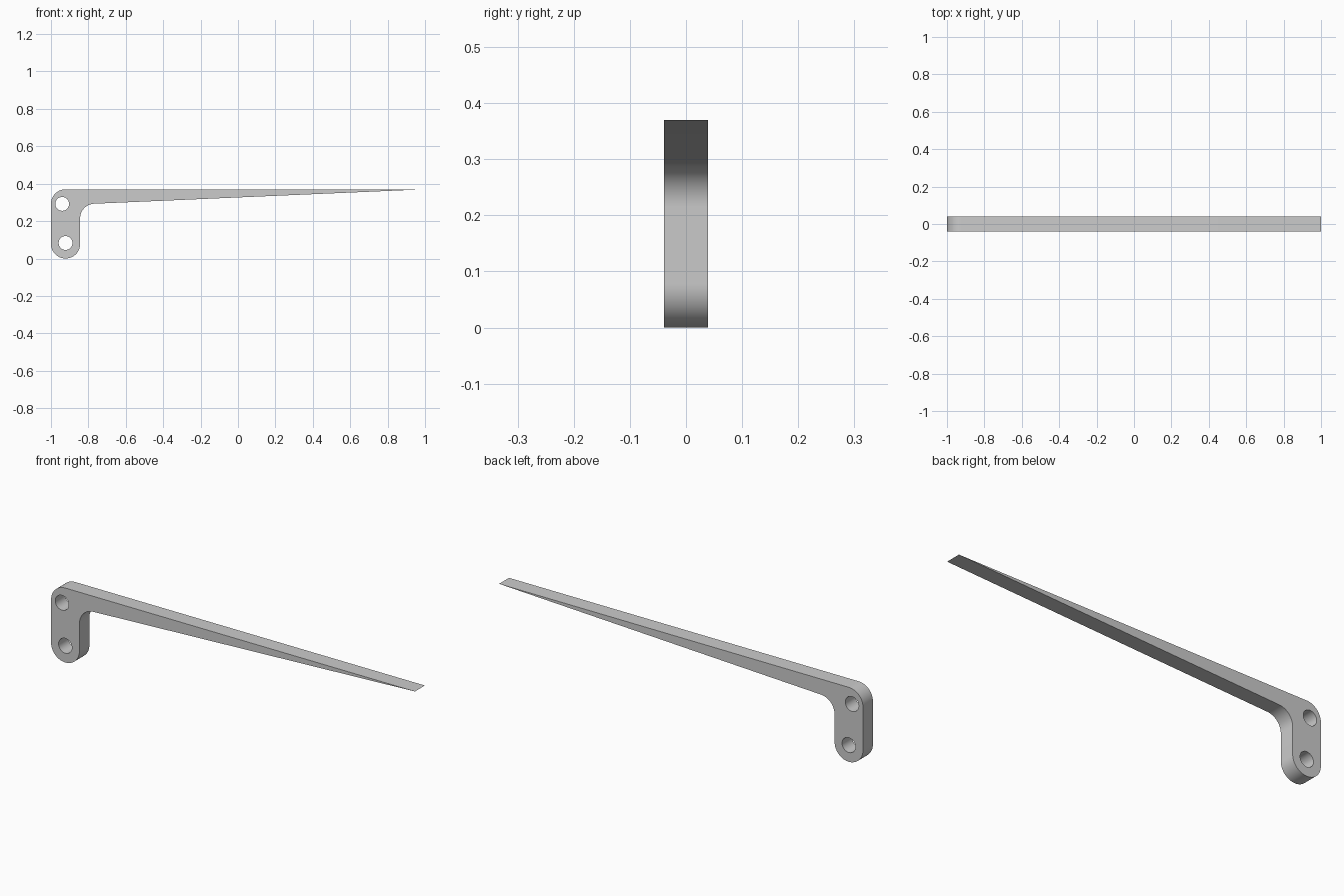
import bpy
import bmesh
from math import cos, sin, radians
from mathutils import Vector

cube = bpy.data.objects.get("Cube")
if cube:
    bpy.data.objects.remove(cube, do_unlink=True)

HALF_DEPTH = 0.039
R = 0.078        # shared corner radius
TOP = 0.37
HOLE_R = 0.037


def arc(cx, cz, r, start, end, steps):
    """Points on an arc in the XZ plane, at the front face."""
    angles = [radians(start + (end - start) * i / steps) for i in range(steps + 1)]
    return [Vector((cx + r * cos(a), -HALF_DEPTH, cz + r * sin(a))) for a in angles]


def add_loop(bm, points):
    verts = [bm.verts.new(p) for p in points]
    return [bm.edges.new((v, verts[i - 1])) for i, v in enumerate(verts)]


# Outline: rounded foot, inner fillet, tapering arm, rounded top corner
outline = (
    arc(R - 1, R, R, -180, 0, 32)
    + arc(3 * R - 1, 0.215, R, 180, 92.5, 20)
    + [Vector((1, -HALF_DEPTH, TOP))]
    + arc(R - 1, TOP - R, R, 90, 180, 20)
)

bm = bmesh.new()
edges = add_loop(bm, outline)

# Two screw holes
for x, z in ((-0.94, 0.292), (R - 1, 0.083)):
    edges += add_loop(bm, arc(x, z, HOLE_R, 0, 360, 32)[:-1])

# Fill the plate around the holes and give it thickness
bmesh.ops.triangle_fill(bm, edges=edges, use_beauty=True, normal=(0, -1, 0))
ext = bmesh.ops.extrude_face_region(bm, geom=bm.faces[:], use_keep_orig=True)
new_verts = [g for g in ext["geom"] if isinstance(g, bmesh.types.BMVert)]
bmesh.ops.translate(bm, verts=new_verts, vec=(0, 2 * HALF_DEPTH, 0))
bmesh.ops.recalc_face_normals(bm, faces=bm.faces[:])

mesh = bpy.data.meshes.new("lever_arm")
bm.to_mesh(mesh)
bm.free()
lever = bpy.data.objects.new("lever_arm", mesh)
bpy.context.collection.objects.link(lever)

# Plain grey
grey = bpy.data.materials.new("grey")
grey.use_nodes = True
colour = (0.6, 0.6, 0.6, 1)
grey.diffuse_color = colour
grey.node_tree.nodes["Principled BSDF"].inputs["Base Color"].default_value = colour
mesh.materials.append(grey)

# Smooth round edges, crisp plate borders
bpy.ops.object.select_all(action="DESELECT")
lever.select_set(True)
bpy.context.view_layer.objects.active = lever
bpy.ops.object.shade_smooth_by_angle(angle=radians(30))
